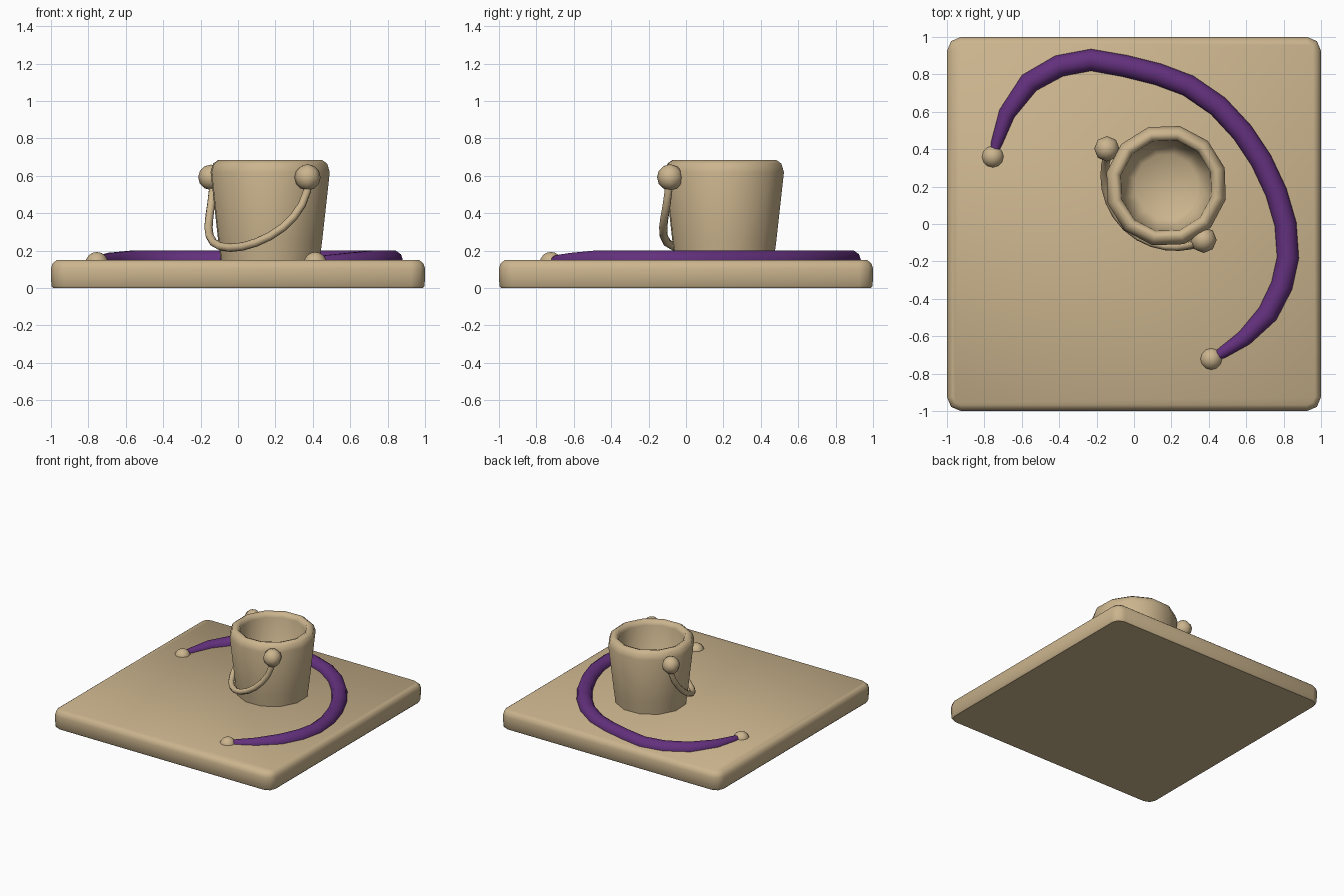
import bpy, math
from mathutils import Vector

if "Cube" in bpy.data.objects:
    bpy.data.objects.remove(bpy.data.objects["Cube"])


def material(name, rgb):
    m = bpy.data.materials.new(name)
    m.diffuse_color = (*rgb, 1)
    m.use_nodes = True
    m.node_tree.nodes["Principled BSDF"].inputs["Base Color"].default_value = m.diffuse_color
    return m


TAN = material("sand tan", (0.60, 0.46, 0.27))
PURPLE = material("deep purple", (0.125, 0.03, 0.205))


def finish(obj, name, mat, angle=60):
    obj.name = name
    obj.data.materials.append(mat)
    bpy.ops.object.select_all(action='DESELECT')
    obj.select_set(True)
    bpy.context.view_layer.objects.active = obj
    bpy.ops.object.shade_smooth_by_angle(angle=math.radians(angle))
    return obj


def loft(name, rings, mat, angle=60):
    """Skin a list of equal-sized point rings and cap both ends."""
    n = len(rings[0])
    verts = [p for ring in rings for p in ring]
    faces = [(i * n + j, i * n + (j + 1) % n, (i + 1) * n + (j + 1) % n, (i + 1) * n + j)
             for i in range(len(rings) - 1) for j in range(n)]
    faces += [tuple(reversed(range(n))), tuple(range(len(verts) - n, len(verts)))]
    me = bpy.data.meshes.new(name)
    me.from_pydata(verts, [], faces)
    obj = bpy.data.objects.new(name, me)
    bpy.context.collection.objects.link(obj)
    return finish(obj, name, mat, angle)


def tube(name, path, radii, sides, mat):
    rings = []
    for i, p in enumerate(path):
        t = (path[min(i + 1, len(path) - 1)] - path[max(i - 1, 0)]).normalized()
        a = Vector((0, 0, 1)).cross(t).normalized()
        b = t.cross(a)
        rings.append([p + radii[i] * (a * math.cos(2 * math.pi * j / sides)
                                      + b * math.sin(2 * math.pi * j / sides))
                      for j in range(sides)])
    return loft(name, rings, mat)


def ball(name, loc, r, seg=12, rings=8):
    bpy.ops.mesh.primitive_uv_sphere_add(segments=seg, ring_count=rings, radius=r, location=loc)
    return finish(bpy.context.object, name, TAN)


# Base slab with clipped corners and softened top edge
def slab_ring(inset, z):
    pts = []
    for k in range(4):
        for a in (0, 45, 90):
            ang = math.radians(a + 90 * k)
            sx, sy = ((1, 1), (-1, 1), (-1, -1), (1, -1))[k]
            r = 0.075 - inset
            pts.append((sx * 0.925 + r * math.cos(ang), sy * 0.925 + r * math.sin(ang), z))
    return pts


loft("base_slab", [slab_ring(i, z) for i, z in
                   ((0.012, 0), (0.002, 0.012), (0, 0.105), (0.009, 0.132), (0.032, 0.15))],
     TAN, 50)

# Bucket: twelve-sided wall, rounded rim and hollow inside
CX, CY = 0.172, 0.205
profile = [(0.27, 0.14), (0.285, 0.25), (0.327, 0.62), (0.313, 0.665), (0.285, 0.685),
           (0.258, 0.675), (0.248, 0.645), (0.222, 0.25), (0.17, 0.21)]
loft("bucket", [[(CX + r * math.cos(math.radians(30 * k - 43)),
                  CY + r * math.sin(math.radians(30 * k - 43)), z) for k in range(12)]
                for r, z in profile], TAN, 60)

# Bucket handle hanging around the wall, with a knob at each end
path = []
for i in range(17):
    u = math.pi * (i / 16 - 0.5)
    s = math.sin(u)
    phi = math.radians(226.3 + 78.6 * s)
    r = 0.308 + 0.052 * s * s
    path.append(Vector((CX + r * math.cos(phi), CY + r * math.sin(phi), 0.59 - 0.375 * math.cos(u))))
tube("bucket_handle", path, [0.022] * len(path), 8, TAN)
ball("handle_knob_left", (-0.145, 0.402, 0.592), 0.068, 8, 6)
ball("handle_knob_right", (0.372, -0.085, 0.592), 0.07, 8, 6)

# Purple rope half sunk into the slab, thin at both ends
rope = [(-0.755, 0.36), (-0.735, 0.43), (-0.68, 0.59), (-0.56, 0.755), (-0.40, 0.845),
        (-0.23, 0.877), (-0.05, 0.845), (0.13, 0.80), (0.29, 0.74), (0.45, 0.63),
        (0.58, 0.49), (0.68, 0.34), (0.76, 0.17), (0.81, 0.0), (0.823, -0.18),
        (0.79, -0.33), (0.715, -0.48), (0.59, -0.61), (0.47, -0.69), (0.41, -0.72)]
radii = [0.018, 0.032, 0.046, 0.058] + [0.06] * 11 + [0.06, 0.058, 0.045, 0.032, 0.018]
tube("rope", [Vector((x, y, 0.145)) for x, y in rope], radii, 10, PURPLE)

# Rope end beads
ball("rope_bead_left", (-0.755, 0.36, 0.132), 0.061)
ball("rope_bead_right", (0.413, -0.722, 0.132), 0.061)
